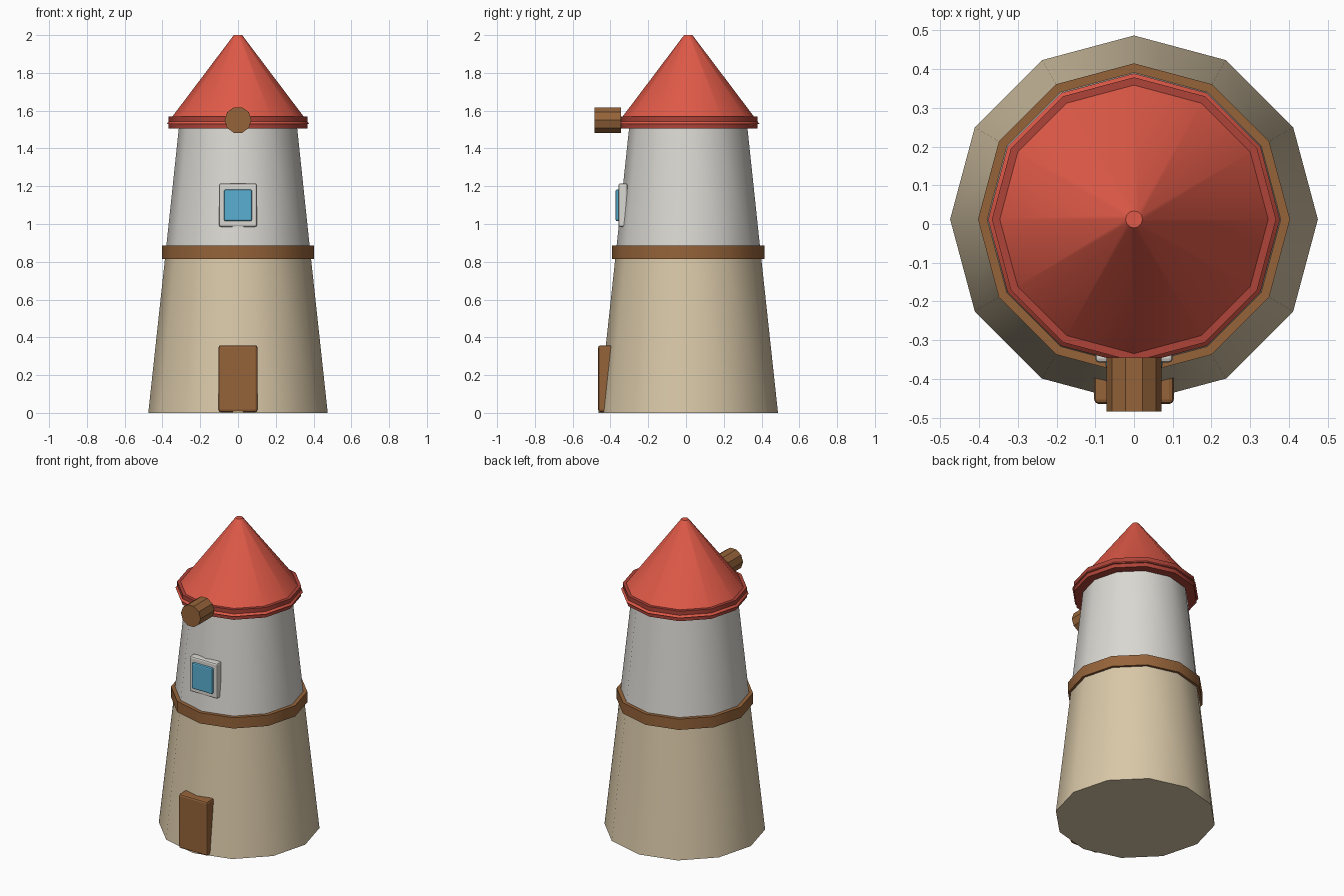
import bpy
from math import pi, radians

if "Cube" in bpy.data.objects:
    bpy.data.objects.remove(bpy.data.objects["Cube"])

CY = 0.012  # tower axis sits slightly behind the origin


def mat(name, hexcol):
    srgb = [int(hexcol[i:i + 2], 16) / 255 for i in (0, 2, 4)]
    lin = [c / 12.92 if c <= 0.04045 else ((c + 0.055) / 1.055) ** 2.4 for c in srgb]
    m = bpy.data.materials.new(name)
    m.diffuse_color = (*lin, 1)
    m.use_nodes = True
    m.node_tree.nodes["Principled BSDF"].inputs["Base Color"].default_value = m.diffuse_color
    return m


STONE = mat("tan stone", "D9C8A8")
PLASTER = mat("white plaster", "DAD8D2")
WOOD = mat("brown wood", "96643A")
RED = mat("roof red", "E05A48")
DARK_RED = mat("dark red", "AD4338")
GLASS = mat("window blue", "5AB0D2")


def finish(name, material):
    ob = bpy.context.object
    ob.name = name
    ob.data.materials.append(material)
    return ob


def frustum(name, r1, r2, z1, z2, material):
    """12-sided upright tapered drum, smooth around its side."""
    bpy.ops.mesh.primitive_cone_add(vertices=12, radius1=r1, radius2=r2, depth=z2 - z1,
                                    location=(0, CY, (z1 + z2) / 2))
    ob = finish(name, material)
    bpy.ops.object.shade_smooth_by_angle(angle=radians(35))
    return ob


def box(name, width, y1, y2, z1, z2, bevel, material):
    """Bevelled plate centred on x."""
    bpy.ops.mesh.primitive_cube_add(size=1, location=(0, (y1 + y2) / 2, (z1 + z2) / 2))
    ob = finish(name, material)
    ob.scale = (width, y2 - y1, z2 - z1)
    bpy.ops.object.transform_apply(location=False, rotation=False, scale=True)
    b = ob.modifiers.new("bevel", 'BEVEL')
    b.width = bevel
    b.segments = 2
    return ob


# tower body
frustum("lower_tower", 0.475, 0.383, 0.0, 0.85, STONE)
frustum("upper_tower", 0.383, 0.312, 0.85, 1.52, PLASTER)
frustum("wood_band", 0.403, 0.403, 0.815, 0.885, WOOD)

# roof
frustum("roof_rim", 0.367, 0.367, 1.505, 1.57, DARK_RED)
frustum("roof_cone", 0.377, 0.022, 1.53, 2.0, RED)

# axle stub, ten-sided with a flat on top
bpy.ops.mesh.primitive_cylinder_add(vertices=10, radius=0.071, depth=0.14,
                                    location=(0, -0.415, 1.55), rotation=(pi / 2, pi / 10, 0))
finish("axle", WOOD)

# door and window
box("door", 0.206, -0.465, -0.385, 0.005, 0.358, 0.012, WOOD)
box("window_frame", 0.20, -0.358, -0.31, 0.985, 1.215, 0.01, PLASTER)
box("window_glass", 0.148, -0.373, -0.335, 1.015, 1.183, 0.008, GLASS)
